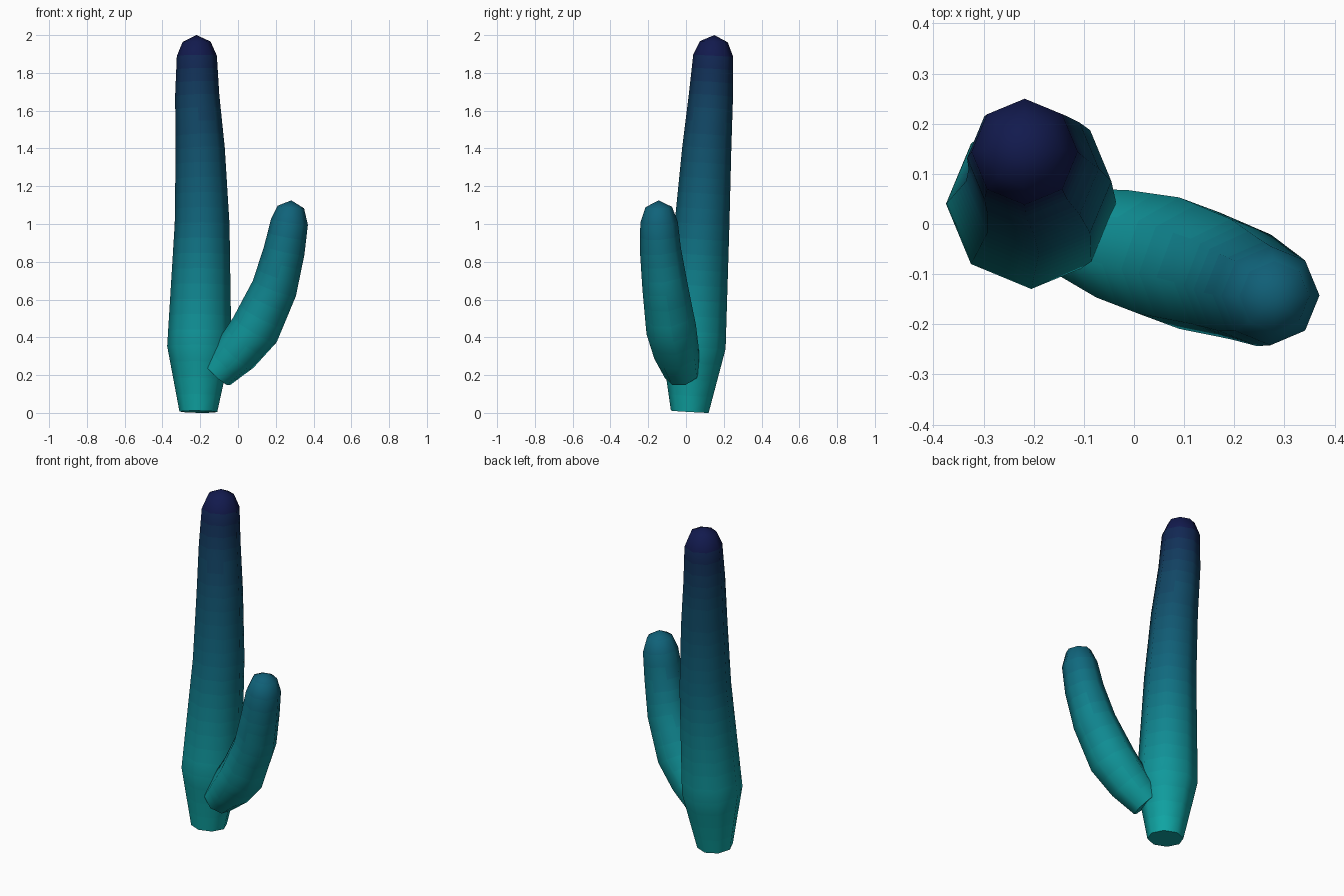
import bpy, bmesh, math
from mathutils import Vector

if "Cube" in bpy.data.objects:
    bpy.data.objects.remove(bpy.data.objects["Cube"])

SIDES = 8
BANDS = 24
STOPS = [(0.005, 0.40, 0.39), (0.005, 0.13, 0.20), (0.006, 0.005, 0.07)]


def gradient(z):
    i = 0 if z < 1 else 1
    return Vector(STOPS[i]).lerp(Vector(STOPS[i + 1]), z - i)


# Height-banded colours, teal at the foot to navy at the tip
mats = []
for b in range(BANDS):
    m = bpy.data.materials.new(f"skin_band_{b}")
    m.diffuse_color = (*gradient((b + 0.5) * 2 / BANDS), 1)
    m.use_nodes = True
    m.node_tree.nodes["Principled BSDF"].inputs["Base Color"].default_value = m.diffuse_color
    mats.append(m)


def stem(name, path, tip):
    """Octagonal tube through (x, y, z, radius) stations, closed to a tip."""
    centres = [Vector(p[:3]) for p in path]
    rings = []
    for i, (c, p) in enumerate(zip(centres, path)):
        t = (centres[min(i + 1, len(path) - 1)] - centres[max(i - 1, 0)]).normalized()
        u = (Vector((1, 0, 0)) - t * t.x).normalized()
        v = t.cross(u)
        angles = [math.tau * k / SIDES for k in range(SIDES)]
        rings.append([c + p[3] * (math.cos(a) * u + math.sin(a) * v) for a in angles])

    # Split long sections straight so the colour bands stay fine
    fine = [rings[0]]
    for i in range(1, len(rings)):
        n = max(1, math.ceil((centres[i] - centres[i - 1]).length / 0.09))
        for s in range(1, n + 1):
            fine.append([a.lerp(b, s / n) for a, b in zip(rings[i - 1], rings[i])])

    bm = bmesh.new()
    loops = [[bm.verts.new(co) for co in ring] for ring in fine]
    top = bm.verts.new(tip)
    for lo, hi in zip(loops, loops[1:]):
        for k in range(SIDES):
            j = (k + 1) % SIDES
            bm.faces.new((lo[k], lo[j], hi[j], hi[k]))
    for k in range(SIDES):
        bm.faces.new((loops[-1][k], loops[-1][(k + 1) % SIDES], top))
    for f in bm.faces:
        f.smooth = True
    bm.faces.new(loops[0][::-1])  # flat base
    for f in bm.faces:
        z = f.calc_center_median().z
        f.material_index = min(BANDS - 1, max(0, int(z / 2 * BANDS)))
    me = bpy.data.meshes.new(name)
    bm.to_mesh(me)
    bm.free()
    for m in mats:
        me.materials.append(m)
    ob = bpy.data.objects.new(name, me)
    bpy.context.collection.objects.link(ob)
    return ob


# Tall main stem
stem("main_stem", [
    (-0.21, 0.02, 0.006, 0.100),
    (-0.205, 0.04, 0.35, 0.170),
    (-0.19, 0.085, 1.00, 0.145),
    (-0.20, 0.11, 1.40, 0.130),
    (-0.216, 0.132, 1.68, 0.117),
    (-0.218, 0.144, 1.89, 0.106),
    (-0.219, 0.147, 1.965, 0.074),
], (-0.22, 0.15, 2.0))

# Curved side arm
stem("side_arm", [
    (-0.11, -0.02, 0.21, 0.095),
    (-0.01, -0.05, 0.315, 0.121),
    (0.09, -0.078, 0.44, 0.133),
    (0.193, -0.11, 0.66, 0.121),
    (0.245, -0.135, 0.86, 0.109),
    (0.272, -0.143, 1.01, 0.099),
    (0.28, -0.144, 1.09, 0.070),
], (0.282, -0.145, 1.125))
